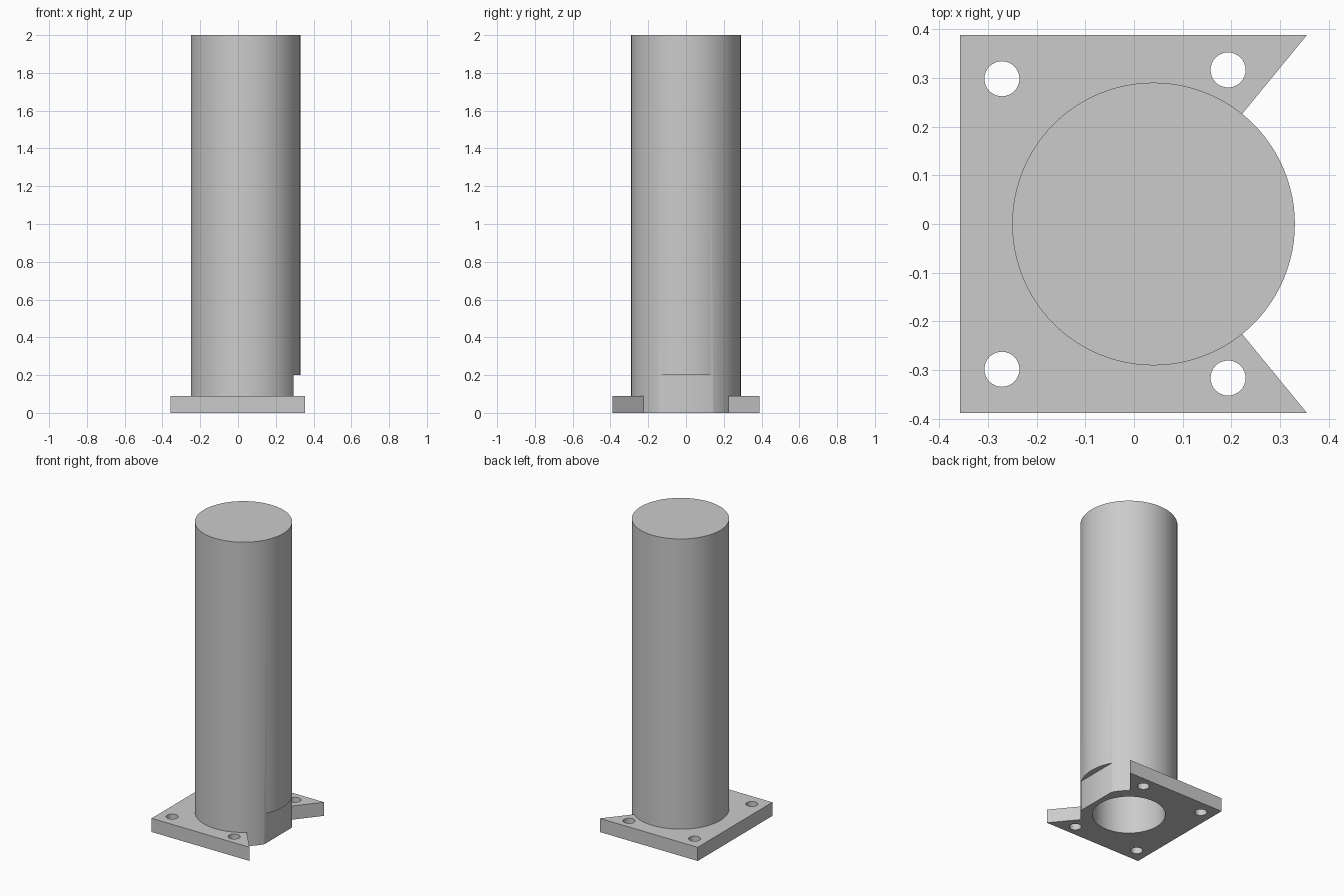
import bpy
import bmesh
from math import radians

cube = bpy.data.objects.get("Cube")
if cube:
    bpy.data.objects.remove(cube, do_unlink=True)

grey = bpy.data.materials.new("plain grey")
grey.use_nodes = True
colour = (0.6, 0.6, 0.6, 1)
grey.diffuse_color = colour
grey.node_tree.nodes["Principled BSDF"].inputs["Base Color"].default_value = colour

AXIS_X, RADIUS, BORE = 0.04, 0.29, 0.218
HEIGHT, PLATE = 2.0, 0.09


def cylinder(name, x, y, radius, z0, z1, sides=96):
    bpy.ops.mesh.primitive_cylinder_add(
        vertices=sides, radius=radius, depth=z1 - z0, location=(x, y, (z0 + z1) / 2))
    ob = bpy.context.object
    ob.name = name
    ob.data.materials.append(grey)
    return ob


def prism(name, outline, z0, z1):
    bm = bmesh.new()
    face = bm.faces.new([bm.verts.new((x, y, z0)) for x, y in outline])
    top = bmesh.ops.extrude_face_region(bm, geom=[face])["geom"]
    bmesh.ops.translate(bm, vec=(0, 0, z1 - z0),
                        verts=[v for v in top if isinstance(v, bmesh.types.BMVert)])
    bmesh.ops.recalc_face_normals(bm, faces=bm.faces)
    mesh = bpy.data.meshes.new(name)
    bm.to_mesh(mesh)
    bm.free()
    mesh.materials.append(grey)
    ob = bpy.data.objects.new(name, mesh)
    bpy.context.collection.objects.link(ob)
    return ob


def combine(ob, other, operation):
    """Apply a boolean, then drop the helper object."""
    mod = ob.modifiers.new(operation.lower(), "BOOLEAN")
    mod.object, mod.operation, mod.solver = other, operation, "EXACT"
    bpy.ops.object.select_all(action="DESELECT")
    bpy.context.view_layer.objects.active = ob
    ob.select_set(True)
    bpy.ops.object.modifier_apply(modifier=mod.name)
    bpy.data.objects.remove(other, do_unlink=True)


# Closed post standing on a base plate with a tapered notch on one side
post = cylinder("flanged_post", AXIS_X, 0, RADIUS, 0, HEIGHT)
half = [(-0.357, 0.388), (0.355, 0.388), (0.222, 0.226), (0.18, 0.175)]
outline = half + [(x, -y) for x, y in reversed(half)]
combine(post, prism("base_plate", outline, 0, PLATE), "UNION")

# Flat cut low on the notched side
flat = [(0.293, -0.2), (0.345, -0.2), (0.345, 0.2), (0.293, 0.2)]
combine(post, prism("flat_cutter", flat, -0.1, 0.2), "DIFFERENCE")

# Bore open at the bottom
combine(post, cylinder("bore_cutter", AXIS_X, 0, BORE, -0.1, HEIGHT - 0.07), "DIFFERENCE")

# Four bolt holes
for x, y in ((-0.271, 0.298), (0.193, 0.316)):
    for side in (1, -1):
        hole = cylinder("hole_cutter", x, side * y, 0.036, -0.1, 0.2, 32)
        combine(post, hole, "DIFFERENCE")

bpy.ops.object.select_all(action="DESELECT")
bpy.context.view_layer.objects.active = post
post.select_set(True)
bpy.ops.object.shade_smooth_by_angle(angle=radians(30))
